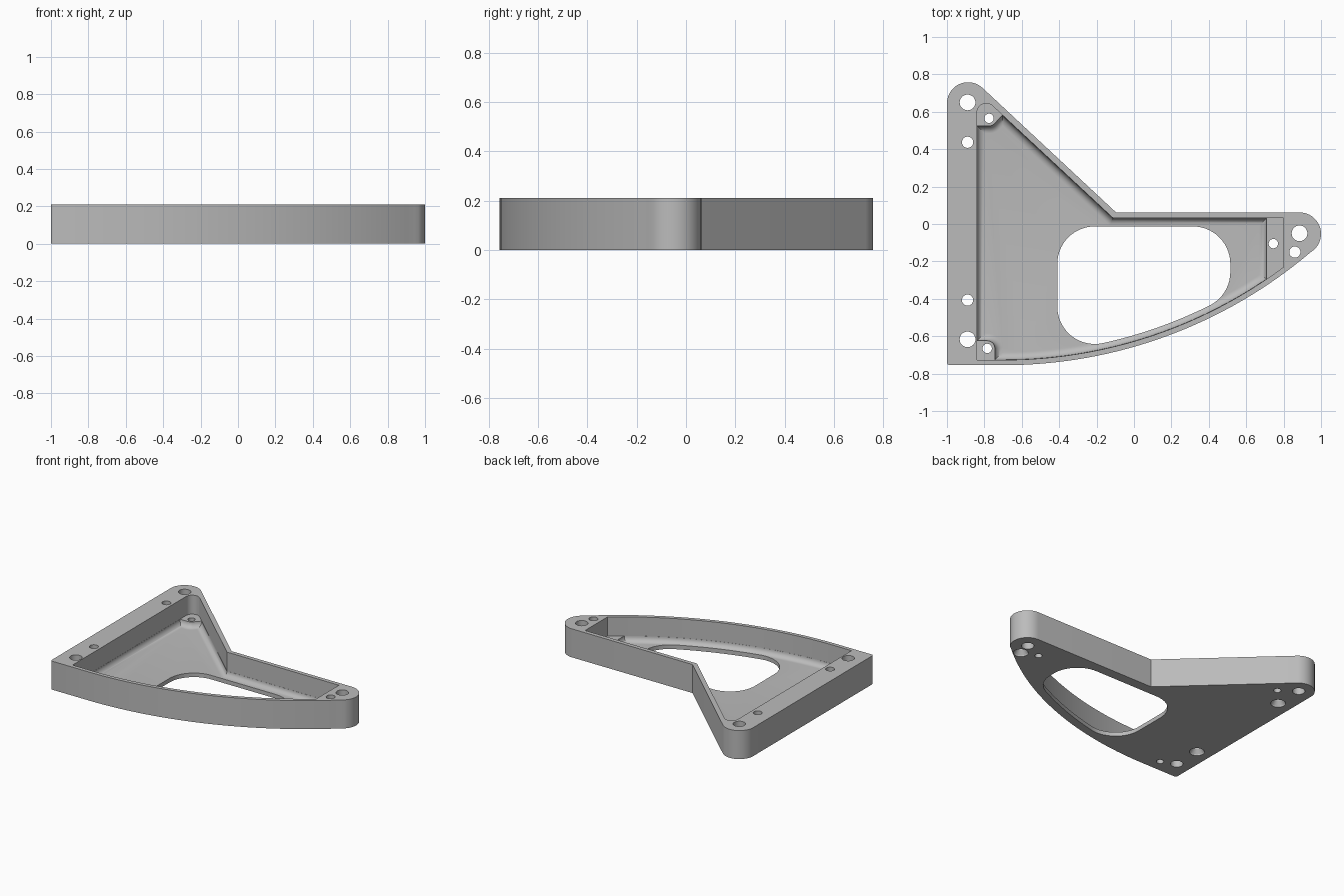
import bpy, bmesh, math
from mathutils import Vector

if "Cube" in bpy.data.objects:
    bpy.data.objects.remove(bpy.data.objects["Cube"])

H, FLOOR, BOSS, FIL = 0.21, 0.03, 0.07, 0.04
CX, CY, R = -0.70, 1.785, 2.54          # centre and radius of the long curved side


def arc(cx, cy, r, a0, a1, n):
    """Points on an arc, angles in degrees."""
    return [(cx + r * math.cos(math.radians(a0 + (a1 - a0) * i / n)),
             cy + r * math.sin(math.radians(a0 + (a1 - a0) * i / n))) for i in range(n + 1)]


def circle(x, y, r):
    return arc(x, y, r, 0, 360, 32)[:-1]


def sweep(r, x0, x1, n=24):
    """Part of the long curved side between two x positions."""
    ang = lambda x: -math.degrees(math.acos((x - CX) / r))
    return arc(CX, CY, r, ang(x0), ang(x1), n)


def inset(pts, d):
    """Mitred inward offset of a counter-clockwise outline."""
    out, n = [], len(pts)
    for i in range(n):
        a, b, c = (Vector(pts[j % n]) for j in (i - 1, i, i + 1))
        u, v = (b - a).normalized(), (c - b).normalized()
        n1, n2 = Vector((-u.y, u.x)), Vector((-v.y, v.x))
        out.append(tuple(b + (n1 + n2) * (d / (1 + n1.dot(n2)))))
    return out


def loft(bm, rings):
    """Closed solid through stacked outlines, given from bottom to top."""
    vs = [[bm.verts.new((x, y, z)) for x, y in pts] for pts, z in rings]
    for lo, hi in zip(vs, vs[1:]):
        for i in range(len(lo)):
            j = (i + 1) % len(lo)
            bm.faces.new((lo[i], lo[j], hi[j], hi[i]))
    bm.faces.new(vs[0][::-1])
    bm.faces.new(vs[-1])


def solid(name, *lofts):
    bm = bmesh.new()
    for rings in lofts:
        loft(bm, rings)
    me = bpy.data.meshes.new(name)
    bm.to_mesh(me)
    bm.free()
    ob = bpy.data.objects.new(name, me)
    bpy.context.collection.objects.link(ob)
    return ob


# Outer plate outline
outline = (arc(-0.985, -0.74, 0.015, 180, 270, 4) + sweep(R, CX, 0.945, 32)
           + arc(0.885, -0.053, 0.115, -47, 90, 20) + [(-0.096, 0.062)]
           + arc(-0.887, 0.645, 0.113, 47, 180, 20))
bracket = solid("bracket_body", [(outline, 0), (outline, H)])

# Upper pocket, down to the boss tops
RI = R - 0.028
upper = ([(-0.84, -0.727)] + sweep(RI, CX, 0.80) + [(0.80, 0.032), (-0.112, 0.032)]
         + arc(-0.79, 0.595, 0.05, 47, 180, 10))
upper_cut = solid("upper_pocket_cutter", [(upper, BOSS), (upper, 0.3)])

# Lower pocket, going round the screw bosses, with a filleted floor
lower = (arc(-0.785, -0.665, 0.04, 90, 0, 8) + [(-0.745, -0.727)]
         + sweep(RI, CX, 0.71) + [(0.71, 0.032), (-0.112, 0.032), (-0.704, 0.583)]
         + arc(-0.775, 0.565, 0.04, -45, -90, 6) + [(-0.84, 0.525), (-0.84, -0.625)])
rings = [(inset(lower, 0.001), 0.1)]
for k in range(9):
    a = math.radians(90 * k / 8)
    rings.append((inset(lower, 0.001 + FIL * (1 - math.cos(a))), BOSS - (BOSS - FLOOR) * math.sin(a)))
lower_cut = solid("lower_pocket_cutter", rings[::-1])

# Window through the floor
RW, r = R - 0.06, 0.20
corner_y = lambda x: CY - math.sqrt((RW - r) ** 2 - (x - CX) ** 2)
xl, xr = -0.21, 0.315
yl, yr = corner_y(xl), corner_y(xr)
al, ar = (math.degrees(math.atan2(y - CY, x - CX)) for x, y in ((xl, yl), (xr, yr)))
window = (arc(xl, yl, r, -180, al, 14) + arc(CX, CY, RW, al, ar, 12)[1:-1]
          + arc(xr, yr, r, ar, 0, 10) + arc(xr, -0.213, r, 0, 90, 14)
          + arc(xl, -0.213, r, 90, 180, 14))
window_cut = solid("window_cutter", [(window, -0.1), (window, 0.06)])

# Plain mounting holes, countersunk holes and boss screw holes
holes = [[(circle(x, y, rad), -0.1), (circle(x, y, rad), 0.3)] for x, y, rad in (
    (-0.89, 0.65, 0.042), (-0.89, -0.617, 0.042), (0.885, -0.05, 0.042),
    (-0.775, 0.565, 0.025), (-0.785, -0.665, 0.025), (0.745, -0.105, 0.025))]
for x, y in ((-0.89, 0.437), (-0.89, -0.407), (0.86, -0.15)):
    holes.append([(circle(x, y, rad), z) for rad, z in
                  ((0.05, -0.1), (0.05, 0.01), (0.03, 0.04), (0.03, 0.3))])
hole_cut = solid("hole_cutter", *holes)

# Cut everything out of the plate
cutters = (upper_cut, lower_cut, window_cut, hole_cut)
bpy.context.view_layer.objects.active = bracket
bracket.select_set(True)
for c in cutters:
    m = bracket.modifiers.new(c.name, 'BOOLEAN')
    m.operation, m.solver, m.object = 'DIFFERENCE', 'EXACT', c
    bpy.ops.object.modifier_apply(modifier=m.name)
for c in cutters:
    bpy.data.objects.remove(c)

grey = bpy.data.materials.new("plain_grey")
grey.diffuse_color = (0.5, 0.5, 0.5, 1)
grey.use_nodes = True
grey.node_tree.nodes["Principled BSDF"].inputs["Base Color"].default_value = grey.diffuse_color
bracket.data.materials.clear()
bracket.data.materials.append(grey)
for p in bracket.data.polygons:
    p.material_index = 0
for o in bpy.context.selected_objects:
    o.select_set(o == bracket)
bpy.ops.object.shade_smooth_by_angle(angle=math.radians(30))
